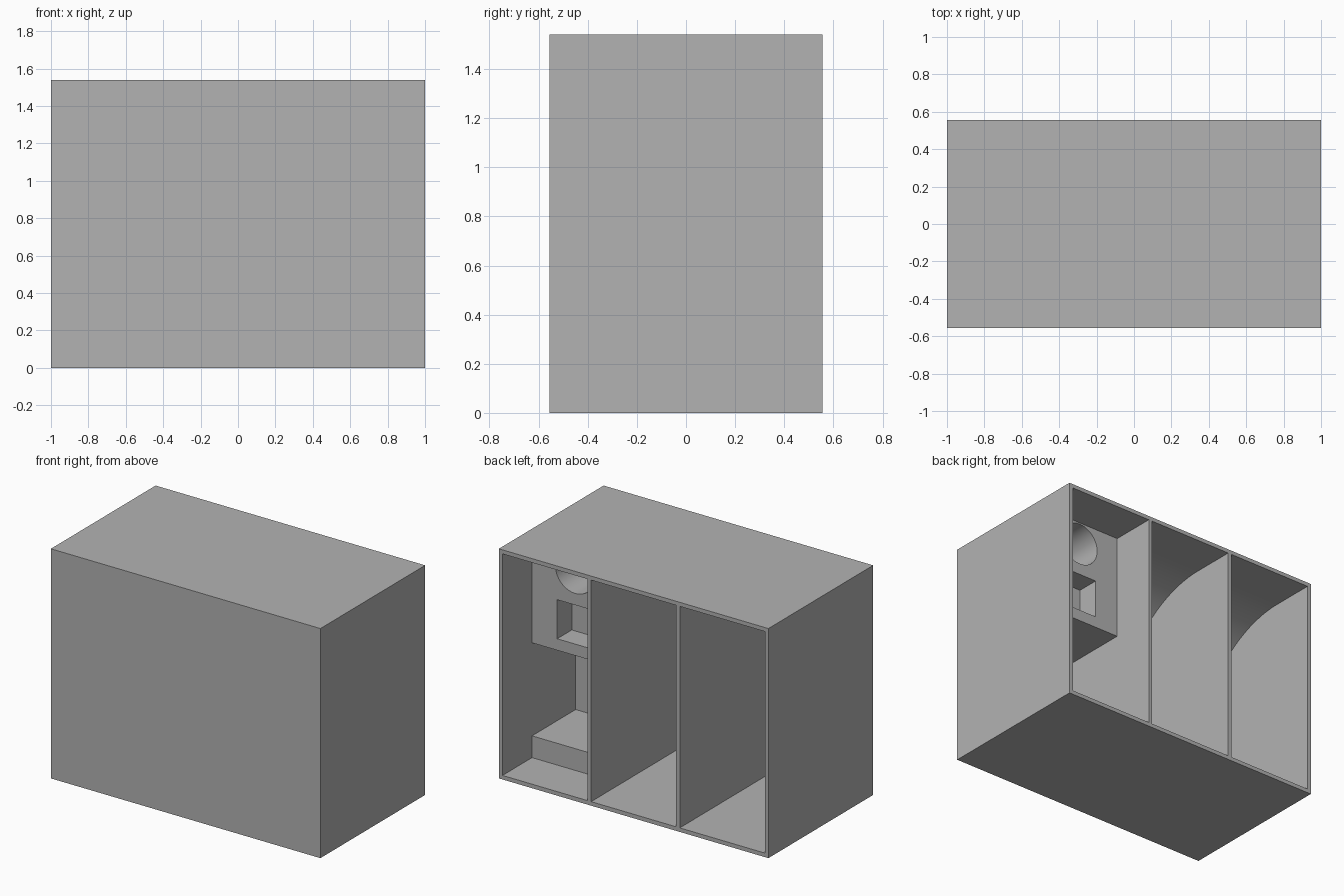
import bpy, bmesh, math
from mathutils import Matrix, Vector

if "Cube" in bpy.data.objects:
    bpy.data.objects.remove(bpy.data.objects["Cube"], do_unlink=True)

W, D, H, T = 2.0, 1.11, 1.54, 0.027      # overall size and board thickness
BAY = (W - 4 * T) / 3                    # clear width of each bay
BACK, FRONT = D / 2, -D / 2 + T          # open rear plane, inner face of front board
TOP = H - T
LAP = 0.01                               # how far inserts sink into the boards

grey = bpy.data.materials.new("plain grey")
grey.use_nodes = True
colour = (0.448, 0.448, 0.448, 1)
grey.diffuse_color = colour
grey.node_tree.nodes["Principled BSDF"].inputs["Base Color"].default_value = colour


def add_object(name, bm):
    bmesh.ops.recalc_face_normals(bm, faces=bm.faces[:])
    mesh = bpy.data.meshes.new(name)
    bm.to_mesh(mesh)
    bm.free()
    mesh.materials.append(grey)
    obj = bpy.data.objects.new(name, mesh)
    bpy.context.collection.objects.link(obj)
    return obj


def box(name, x0, x1, y0, y1, z0, z1):
    bm = bmesh.new()
    bmesh.ops.create_cube(bm, size=1)
    bmesh.ops.scale(bm, vec=(x1 - x0, y1 - y0, z1 - z0), verts=bm.verts)
    bmesh.ops.translate(bm, vec=((x0 + x1) / 2, (y0 + y1) / 2, (z0 + z1) / 2), verts=bm.verts)
    return add_object(name, bm)


def extrude_x(name, profile, x0, x1):
    """Side profile of (y, z) points, swept across x."""
    bm = bmesh.new()
    face = bm.faces.new([bm.verts.new((x0, y, z)) for y, z in profile])
    swept = bmesh.ops.extrude_face_region(bm, geom=[face])["geom"]
    verts = [g for g in swept if isinstance(g, bmesh.types.BMVert)]
    bmesh.ops.translate(bm, vec=(x1 - x0, 0, 0), verts=verts)
    return add_object(name, bm)


def cut(obj, cutters):
    for c in cutters:
        c.hide_render = True
        mod = obj.modifiers.new("cut", 'BOOLEAN')
        mod.operation, mod.solver, mod.object = 'DIFFERENCE', 'EXACT', c
    bpy.context.view_layer.update()
    graph = bpy.context.evaluated_depsgraph_get()
    mesh = bpy.data.meshes.new_from_object(obj.evaluated_get(graph))
    obj.modifiers.clear()
    obj.data = mesh
    for c in cutters:
        bpy.data.objects.remove(c, do_unlink=True)


def smooth(obj):
    bpy.ops.object.select_all(action='DESELECT')
    obj.select_set(True)
    bpy.context.view_layer.objects.active = obj
    bpy.ops.object.shade_smooth_by_angle(angle=math.radians(30))


# Cabinet shell: a box with three bays open at the rear
bays = [(-W / 2 + T + i * (BAY + T), -W / 2 + T + i * (BAY + T) + BAY) for i in range(3)]
shell = box("cabinet_shell", -W / 2, W / 2, -D / 2, D / 2, 0, H)
cut(shell, [box("bay_cutter", a, b, FRONT, BACK + 0.1, T, TOP) for a, b in bays])

# Curved coves under the top of the two plain bays
R = 0.78
arc = [(FRONT + R - R * math.sin(t), TOP - R + R * math.cos(t))
       for t in (math.pi / 2 * i / 32 for i in range(33))]
cove = arc + [(FRONT - LAP, TOP - R), (FRONT - LAP, TOP + LAP), (FRONT + R, TOP + LAP)]
for name, (a, b) in zip(("right_cove", "middle_cove"), bays):
    smooth(extrude_x(name, cove, a - LAP, b + LAP))

# Fitted insert of the left bay: upper block, deep niche and low step
a, b = bays[2]
face_y, niche_y, step_z, block_z = 0.242, -0.22, 0.173, 0.797
insert = extrude_x("fitted_insert", [
    (FRONT - LAP, T - LAP), (face_y, T - LAP), (face_y, step_z), (niche_y, step_z),
    (niche_y, block_z), (face_y, block_z), (face_y, TOP + LAP), (FRONT - LAP, TOP + LAP),
], a - LAP, b + LAP)

# Square recess and round bore in the upper block
cx = (a + b) / 2 - 0.004
recess = box("recess_cutter", cx - 0.133, cx + 0.133, face_y - 0.155, face_y + 0.1, 0.874, 1.136)
bore_depth = 0.5
bm = bmesh.new()
bmesh.ops.create_cone(bm, cap_ends=True, segments=64, radius1=0.145, radius2=0.145,
                      depth=bore_depth + 0.1)
bmesh.ops.transform(bm, verts=bm.verts, matrix=Matrix.Translation(
    Vector((cx, face_y + 0.05 - bore_depth / 2, 1.359))) @ Matrix.Rotation(math.pi / 2, 4, 'X'))
cut(insert, [recess, add_object("bore_cutter", bm)])
smooth(insert)
